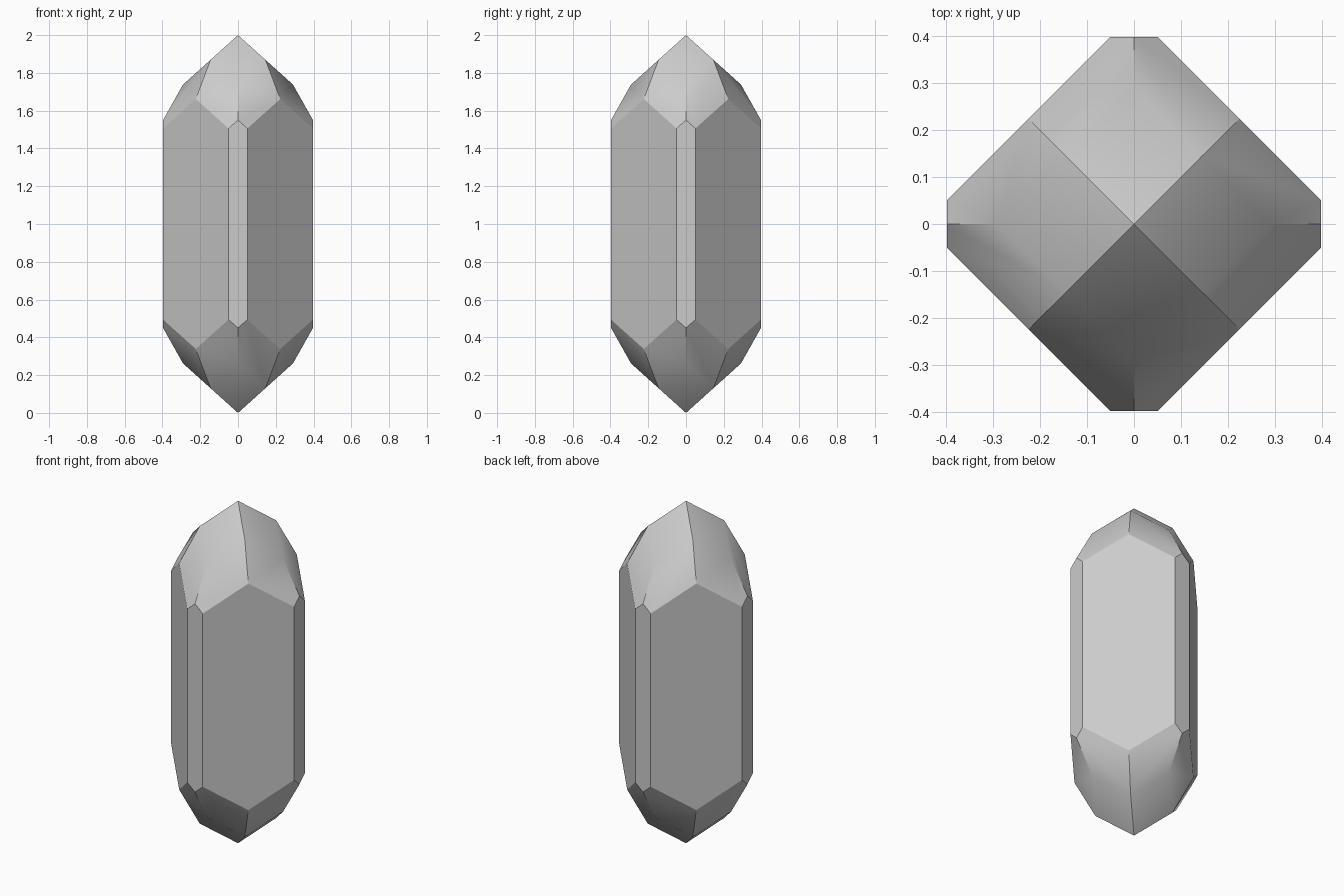
import bpy
import bmesh
from mathutils import Vector

cube = bpy.data.objects.get("Cube")
if cube:
    bpy.data.objects.remove(cube, do_unlink=True)

CENTRE = Vector((0, 0, 1))
SIGNS = (-1, 1)


def cut(bm, normal, distance):
    """Slice away everything beyond a plane and close the cut."""
    normal = Vector(normal)
    point = CENTRE + normal * (distance / normal.length_squared)
    geom = bm.verts[:] + bm.edges[:] + bm.faces[:]
    result = bmesh.ops.bisect_plane(bm, geom=geom, dist=1e-5, plane_co=point,
                                    plane_no=normal, clear_outer=True)
    edges = [e for e in result["geom_cut"]
             if isinstance(e, bmesh.types.BMEdge) and e.is_boundary]
    if edges:
        bmesh.ops.holes_fill(bm, edges=edges, sides=0)


bm = bmesh.new()
bmesh.ops.create_cube(bm, size=4)
bmesh.ops.translate(bm, verts=bm.verts, vec=CENTRE)

# Four broad sides of the prism
for sx in SIGNS:
    for sy in SIGNS:
        cut(bm, (sx, sy, 0), 0.447)

# Narrow bevels on the four corners
for s in SIGNS:
    cut(bm, (s, 0, 0), 0.397)
    cut(bm, (0, s, 0), 0.397)

# Pointed ends: steep paired facets, then shallow tip facets
for sz in SIGNS:
    for sx in SIGNS:
        for sy in SIGNS:
            cut(bm, (sx * 1.776, sy * 0.879, sz), 1.255)
            cut(bm, (sx * 0.879, sy * 1.776, sz), 1.255)
    for s in SIGNS:
        cut(bm, (s * 0.9, 0, sz), 1)
        cut(bm, (0, s * 0.9, sz), 1)

bmesh.ops.remove_doubles(bm, verts=bm.verts, dist=1e-4)
bmesh.ops.recalc_face_normals(bm, faces=bm.faces)

mesh = bpy.data.meshes.new("crystal")
bm.to_mesh(mesh)
bm.free()
crystal = bpy.data.objects.new("crystal", mesh)
bpy.context.collection.objects.link(crystal)

# Plain grey stone
grey = bpy.data.materials.new("light grey")
grey.use_nodes = True
colour = (0.6, 0.6, 0.6, 1)
grey.diffuse_color = colour
grey.node_tree.nodes["Principled BSDF"].inputs["Base Color"].default_value = colour
mesh.materials.append(grey)

# Soft fold between tip and steep facets, crisp edges elsewhere
bpy.ops.object.select_all(action="DESELECT")
crystal.select_set(True)
bpy.context.view_layer.objects.active = crystal
bpy.ops.object.shade_smooth_by_angle(angle=0.5236)
